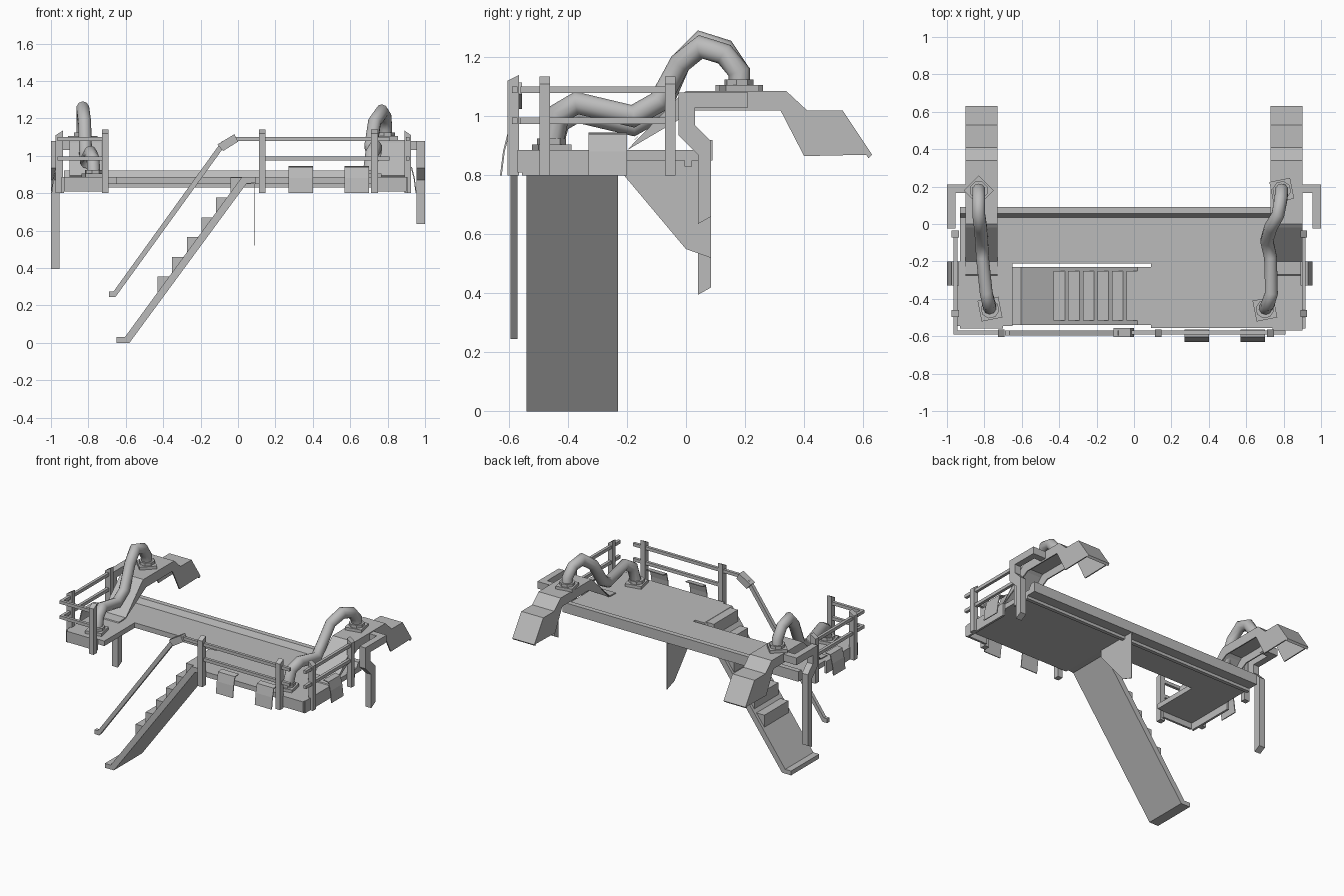
import bpy, bmesh
from mathutils import Vector

cube = bpy.data.objects.get("Cube")
if cube:
    bpy.data.objects.remove(cube, do_unlink=True)

COLOR = (0.5, 0.5, 0.5, 1)
grey = bpy.data.materials.new("plain grey")
grey.use_nodes = True
grey.diffuse_color = COLOR
for node in grey.node_tree.nodes:
    if node.type == 'BSDF_PRINCIPLED':
        node.inputs["Base Color"].default_value = COLOR


def finish(name, bm):
    bmesh.ops.recalc_face_normals(bm, faces=bm.faces)
    mesh = bpy.data.meshes.new(name)
    bm.to_mesh(mesh)
    bm.free()
    mesh.materials.append(grey)
    obj = bpy.data.objects.new(name, mesh)
    bpy.context.scene.collection.objects.link(obj)
    return obj


def prism(name, profile, axis, a, b):
    """Extrude a 2D profile along an axis from a to b."""
    def place(p, t):
        return {'x': (t, *p), 'y': (p[0], t, p[1]), 'z': (*p, t)}[axis]
    bm = bmesh.new()
    face = bm.faces.new([bm.verts.new(place(p, a)) for p in profile])
    ext = bmesh.ops.extrude_face_region(bm, geom=[face])
    verts = [g for g in ext['geom'] if isinstance(g, bmesh.types.BMVert)]
    shift = Vector(place((0, 0), b)) - Vector(place((0, 0), a))
    bmesh.ops.translate(bm, verts=verts, vec=shift)
    return finish(name, bm)


def box(name, x0, x1, y0, y1, z0, z1):
    return prism(name, [(x0, y0), (x1, y0), (x1, y1), (x0, y1)], 'z', z0, z1)


def sweep(name, path, radius, sides, smooth=False, up=(1, 0, 0)):
    """Sweep a regular polygon along a path with mitred bends."""
    from math import pi, sin, cos
    pts = [Vector(p) for p in path]
    bm = bmesh.new()
    rings = []
    for i, p in enumerate(pts):
        d0 = (p - pts[max(i - 1, 0)]).normalized()
        d1 = (pts[min(i + 1, len(pts) - 1)] - p).normalized()
        t = (d0 + d1).normalized()
        u = Vector(up)
        u = (u - t * u.dot(t)).normalized()
        v = t.cross(u)
        if d0.length and d1.length:
            v = v / max(t.dot(d1), 0.5)
        angles = [2 * pi * (k + 0.5) / sides for k in range(sides)]
        rings.append([bm.verts.new(p + radius * (u * cos(a) + v * sin(a))) for a in angles])
    for r, s in zip(rings, rings[1:]):
        for k in range(sides):
            bm.faces.new((r[k], r[(k + 1) % sides], s[(k + 1) % sides], s[k]))
    bm.faces.new(rings[0])
    bm.faces.new(rings[-1])
    obj = finish(name, bm)
    if smooth:
        for poly in obj.data.polygons:
            poly.use_smooth = len(poly.vertices) == 4
    return obj


# Deck with a notch for the stairs, plus the raised rear curb
prism("deck", [(-0.93, -0.545), (-0.65, -0.545), (-0.65, -0.21), (0.09, -0.21), (0.09, -0.555),
               (0.89, -0.555), (0.89, 0.06), (-0.93, 0.06)], 'z', 0.85, 0.885)
prism("rear_curb", [(0.035, 0.85), (0.09, 0.85), (0.09, 0.92), (0.055, 0.92), (0.035, 0.885)],
      'x', -0.93, 0.89)
box("rear_beam", -0.93, 0.89, -0.005, 0.02, 0.83, 0.85)

# Kick plates at the deck ends
box("right_front_plate", -0.93, -0.70, -0.56, -0.545, 0.81, 0.885)
box("left_front_plate", 0.74, 0.90, -0.57, -0.555, 0.81, 0.885)
box("right_side_plate", -0.945, -0.93, -0.545, -0.2, 0.80, 0.885)
box("left_side_plate", 0.89, 0.905, -0.555, -0.2, 0.80, 0.885)

# Thin bracing panel under the deck
prism("brace_panel", [(-0.21, 0.85), (-0.21, 0.80), (0.0, 0.55), (0.085, 0.52), (0.085, 0.87)],
      'x', 0.088, 0.092)

# Stairs: sloped ramp and six steps
prism("stair_ramp", [(-0.65, 0), (-0.58, 0), (0.045, 0.85), (0.09, 0.855), (0.09, 0.885),
                     (0.02, 0.885), (-0.605, 0.03), (-0.65, 0.03)], 'y', -0.54, -0.23)
for i in range(6):
    x, z = -0.43 + i * 0.078, 0.353 + i * 0.106
    prism(f"step_{i + 1}", [(x, z - 0.115), (x + 0.075, z - 0.015), (x + 0.078, z), (x, z)],
          'y', -0.515, -0.25)

# Sloped stair handrail with its connector
prism("handrail", [(-0.69, 0.245), (-0.655, 0.245), (-0.065, 1.06), (-0.085, 1.08),
                   (-0.665, 0.275), (-0.69, 0.275)], 'y', -0.595, -0.57)
prism("handrail_connector", [(-0.11, 1.06), (-0.08, 1.025), (0.0, 1.075), (-0.02, 1.115)],
      'y', -0.605, -0.555)

# Railing posts with slanted tops
for i, x in enumerate((-0.71, 0.13, 0.73)):
    prism(f"front_post_{i + 1}", [(-0.605, 0.80), (-0.565, 0.80), (-0.565, 1.14), (-0.605, 1.12)],
          'x', x - 0.018, x + 0.018)
for side, outer, inner in (("left", 0.925, 0.89), ("right", -0.975, -0.935)):
    for i, y in enumerate((-0.478, -0.053)):
        prism(f"{side}_side_post_{i + 1}",
              [(inner, 0.80), (outer, 0.80), (outer, 1.11), (inner, 1.135)],
              'y', y - 0.018, y + 0.018)

# Two levels of rails
for level, z in (("upper", 1.09), ("lower", 0.985)):
    z0, z1 = z - 0.011, z + 0.011
    box(f"{level}_front_rail", -0.03 if level == "upper" else 0.12, 0.81, -0.59, -0.57, z0, z1)
    box(f"{level}_corner_rail", -0.965, -0.70, -0.59, -0.57, z0, z1)
    box(f"{level}_right_rail", -0.965, -0.945, -0.59, -0.035, z0, z1)
    box(f"{level}_left_rail", 0.897, 0.917, -0.56, -0.035, z0, z1)

# Curved flaps hanging on the railing
flap = [(0, 0.945), (0.04, 0.94), (0.055, 0.88), (0.065, 0.80),
        (0.059, 0.80), (0.049, 0.88), (0.035, 0.934), (0, 0.939)]
for i, x in enumerate((0.27, 0.57)):
    prism(f"front_flap_{i + 1}", [(-0.565 - d, z) for d, z in flap], 'x', x, x + 0.13)
prism("left_side_flap", [(0.89 + d, z) for d, z in flap], 'y', -0.33, -0.2)
prism("right_side_flap", [(-0.935 - d, z) for d, z in flap], 'y', -0.33, -0.2)

# Slides: a bent sheet with side skirts
top = [(-0.27, 0.89), (-0.2, 0.895), (-0.02, 1.07), (0.0, 1.085), (0.34, 1.085),
       (0.41, 1.02), (0.53, 1.02), (0.63, 0.87)]
sheet = top + [(y - 0.012, z - 0.012) for y, z in reversed(top)]
skirt = top[2:] + [(0.4, 0.865), (0.32, 1.02), (0.03, 1.02), (-0.2, 0.885)]
for side, x0 in (("left", 0.73), ("right", -0.90)):
    x1 = x0 + 0.17
    prism(f"{side}_slide", sheet, 'x', x0, x1)
    for n, x in (("inner", x0), ("outer", x1 - 0.008)):
        prism(f"{side}_slide_{n}_skirt", skirt, 'x', x, x + 0.008)

# Outrigger legs bracketed to the slides
for side, s, foot, edge in (("left", 1, 0.64, 0.89), ("right", -1, 0.40, 0.89)):
    prism(f"{side}_leg", [(0.21, 1.03), (0.21, 1.08), (-0.025, 1.08), (-0.025, 0.935),
                          (0.04, 0.87), (0.04, foot - 0.005), (0.085, foot + 0.02),
                          (0.085, 0.915), (0.03, 0.97), (0.03, 1.03)],
          'x', s * 0.955, s)
    box(f"{side}_leg_bracket", *sorted((s * edge, s * 0.96)), 0.165, 0.21, 1.03, 1.08)

# Bent pipes and their flanged bases
pipe_yz = [(0.18, 1.09), (0.18, 1.15), (0.13, 1.21), (0.05, 1.235), (-0.02, 1.18),
           (-0.09, 1.05), (-0.18, 1.0), (-0.37, 1.045), (-0.43, 1.01), (-0.455, 0.89)]
pipe_x = {
    "left": (0.79, 0.79, 0.785, 0.77, 0.73, 0.71, 0.73, 0.735, 0.715, 0.70),
    "right": (-0.83, -0.83, -0.83, -0.83, -0.82, -0.815, -0.81, -0.79, -0.775, -0.77),
}
for side, xs in pipe_x.items():
    drop = 0.03 if side == "right" else 0
    path = []
    for i, (x, (y, z)) in enumerate(zip(xs, pipe_yz)):
        path.append((x, y, z - drop if 4 < i < 9 else z + drop / 2 if 1 < i < 4 else z))
    sweep(f"{side}_pipe", path, 0.036, 10, smooth=True)
    for n, (x, y, z) in (("upper", path[0]), ("lower", path[-1])):
        turn = (1, 1, 0) if side == "right" and n == "upper" else (1, 0.2, 0)
        sweep(f"{side}_pipe_{n}_flange", [(x, y, z - 0.01), (x, y, z + 0.015)], 0.08, 4, up=turn)
        sweep(f"{side}_pipe_{n}_collar", [(x, y, z + 0.01), (x, y, z + 0.035)], 0.05, 8, up=turn)
